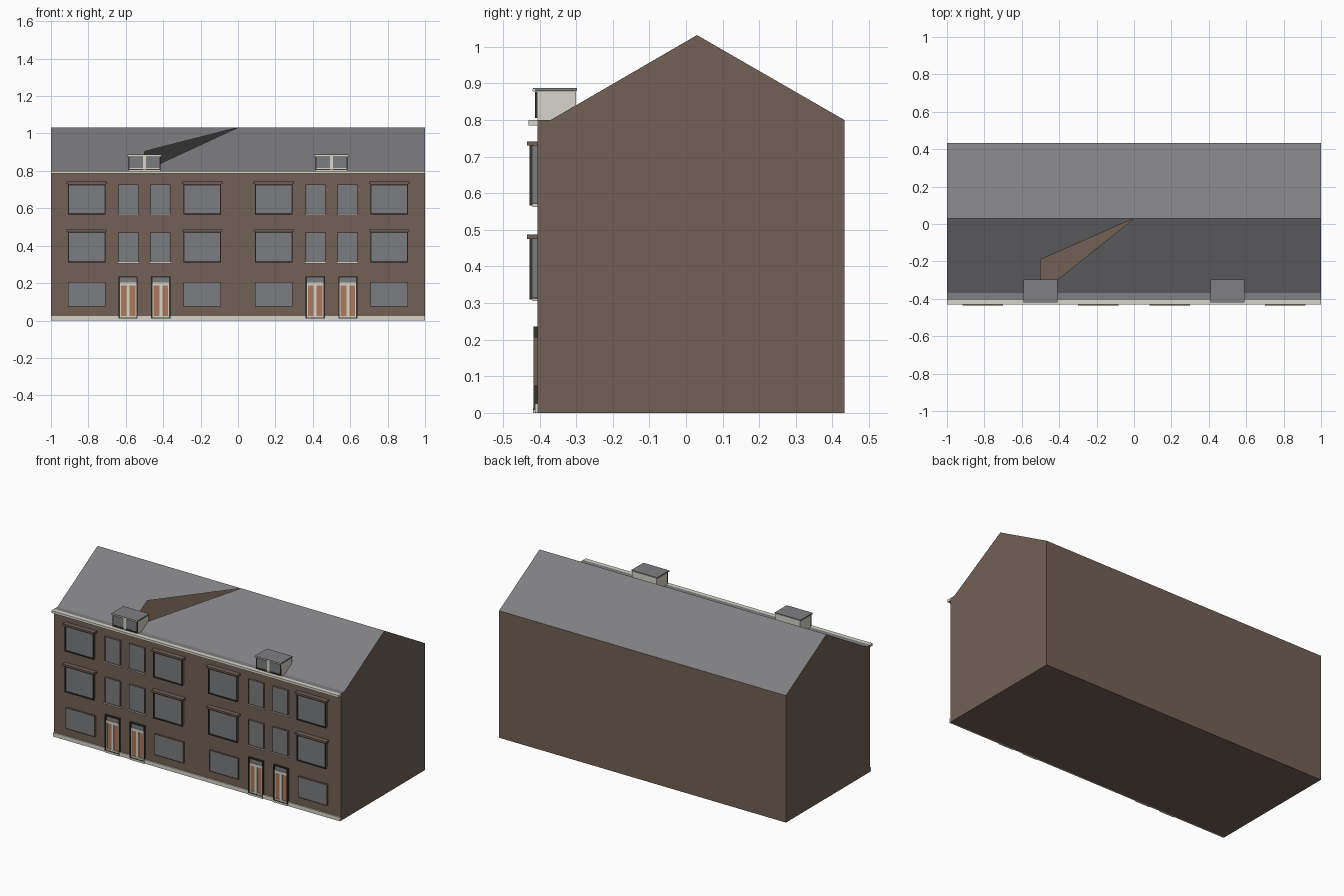
import bpy, bmesh

if "Cube" in bpy.data.objects:
    bpy.data.objects.remove(bpy.data.objects["Cube"])


def material(name, rgb):
    m = bpy.data.materials.new(name)
    lin = [c / 12.92 if c <= 0.04045 else ((c + 0.055) / 1.055) ** 2.4 for c in rgb]
    m.diffuse_color = (*lin, 1)
    m.use_nodes = True
    m.node_tree.nodes["Principled BSDF"].inputs["Base Color"].default_value = m.diffuse_color
    return m


BRICK = material("brown brick", (0.45, 0.38, 0.335))
ROOF = material("grey roof", (0.50, 0.50, 0.51))
GLASS = material("grey glass", (0.48, 0.485, 0.50))
CREAM = material("cream trim", (0.85, 0.84, 0.79))
DARK = material("dark frame", (0.22, 0.20, 0.18))
DOOR = material("orange brown door", (0.68, 0.47, 0.36))

WALL, EAVE, RIDGE, BACK = -0.405, -0.37, 0.03, 0.433
EAVE_Z, RIDGE_Z = 0.80, 1.032


def mesh_object(name, bm, mats):
    me = bpy.data.meshes.new(name)
    bm.to_mesh(me)
    bm.free()
    for m in mats:
        me.materials.append(m)
    ob = bpy.data.objects.new(name, me)
    bpy.context.collection.objects.link(ob)
    return ob


def boxes(name, mat, spans):
    """One object made of boxes given as (x0, x1, y0, y1, z0, z1)."""
    bm = bmesh.new()
    for x0, x1, y0, y1, z0, z1 in spans:
        cube = bmesh.ops.create_cube(bm, size=1)
        for v in cube["verts"]:
            v.co = ((x0 + x1) / 2 + v.co.x * (x1 - x0),
                    (y0 + y1) / 2 + v.co.y * (y1 - y0),
                    (z0 + z1) / 2 + v.co.z * (z1 - z0))
    return mesh_object(name, bm, [mat])


def frame(x0, x1, y0, y1, z0, z1, t):
    """Four bars around a rectangular opening."""
    return [(x0, x0 + t, y0, y1, z0, z1), (x1 - t, x1, y0, y1, z0, z1),
            (x0 + t, x1 - t, y0, y1, z1 - t, z1), (x0 + t, x1 - t, y0, y1, z0, z0 + t)]


# Walls and floor: extruded gable profile, open under the front slope
profile = [(WALL, 0), (BACK, 0), (BACK, EAVE_Z), (RIDGE, RIDGE_Z), (EAVE, EAVE_Z), (WALL, EAVE_Z)]
bm = bmesh.new()
left = [bm.verts.new((-1, y, z)) for y, z in profile]
right = [bm.verts.new((1, y, z)) for y, z in profile]
bm.faces.new(left[::-1])
bm.faces.new(right)
for i in range(6):
    if i in (2, 3, 4):
        continue
    j = (i + 1) % 6
    bm.faces.new((left[i], left[j], right[j], right[i]))
bmesh.ops.recalc_face_normals(bm, faces=bm.faces)
mesh_object("brick_walls", bm, [BRICK])


# Roof: back slope, eave ledge and front slope with a triangular opening
def slope(x, y):
    return (x, y, EAVE_Z + (RIDGE_Z - EAVE_Z) * (y - EAVE) / (RIDGE - EAVE))


bm = bmesh.new()
a, b, c, d = [bm.verts.new(slope(x, y)) for x, y in
              ((-1, EAVE), (1, EAVE), (1, RIDGE), (-1, RIDGE))]
tip, upper, lower = [bm.verts.new(slope(x, y)) for x, y in
                     ((0, RIDGE), (-0.5, -0.19), (-0.5, EAVE))]
e, f = bm.verts.new((1, BACK, EAVE_Z)), bm.verts.new((-1, BACK, EAVE_Z))
g, h = bm.verts.new((-1, WALL, EAVE_Z)), bm.verts.new((1, WALL, EAVE_Z))
for face in ((a, lower, upper, d), (d, upper, tip), (lower, b, c, tip),
             (d, tip, c, e, f), (g, h, b, lower, a)):
    bm.faces.new(face)
mesh_object("roof", bm, [ROOF])

# Gutter and plinth along the front
boxes("gutter", CREAM, [(-1, 1, -0.43, WALL, 0.785, 0.80)])
boxes("plinth", CREAM, [(-1, 1, -0.413, WALL, 0, 0.025)])

bay_glass, bay_frames, lintels = [], [], []
flat_glass, flat_frames, sills = [], [], []
door_frames, door_trim, door_panels, transoms, steps = [], [], [], [], []
dormer_sides, dormer_glass, dormer_frames, dormer_trim, dormer_roofs = [], [], [], [], []

for cx in (-0.5, 0.5):
    for s in (-1, 1):
        def span(p, q):
            return sorted((cx + s * p, cx + s * q))

        # Wide bay windows with lintels on the two upper floors
        x0, x1 = span(0.208, 0.41)
        for z0, z1 in ((0.31, 0.475), (0.567, 0.73)):
            bay_glass.append((x0 + 0.004, x1 - 0.004, -0.423, WALL, z0 + 0.004, z1))
            bay_frames += frame(x0, x1, -0.428, -0.42, z0, z1, 0.007)
            lintels.append((x0 - 0.008, x1 + 0.008, -0.435, WALL, z1, z1 + 0.012))

        # Wide ground floor window
        flat_glass.append((x0 + 0.003, x1 - 0.003, -0.414, WALL, 0.078, 0.204))
        flat_frames += frame(x0, x1, -0.416, WALL, 0.074, 0.207, 0.004)

        # Narrow upper windows with sills
        x0, x1 = span(0.032, 0.138)
        for z0, z1 in ((0.312, 0.472), (0.57, 0.728)):
            flat_glass.append((x0 + 0.003, x1 - 0.003, -0.414, WALL, z0, z1))
            flat_frames += frame(x0, x1, -0.416, WALL, z0, z1, 0.003)
            sills.append((x0 - 0.008, x1 + 0.008, -0.42, WALL, z0 - 0.007, z0))

        # Door with transom light, centre stripe and step
        x0, x1 = span(0.036, 0.138)
        mid = (x0 + x1) / 2
        door_frames += frame(x0, x1, -0.416, WALL, 0.008, 0.236, 0.007)
        door_panels.append((x0 + 0.007, x1 - 0.007, -0.409, WALL, 0.012, 0.188))
        transoms.append((x0 + 0.007, x1 - 0.007, -0.409, WALL, 0.202, 0.229))
        door_trim.append((x0 + 0.007, x1 - 0.007, -0.412, WALL, 0.186, 0.202))
        door_trim.append((mid - 0.008, mid + 0.008, -0.412, WALL, 0.012, 0.19))
        for e0 in (x0 + 0.007, x1 - 0.013):
            door_trim.append((e0, e0 + 0.006, -0.412, WALL, 0.012, 0.19))
        steps.append((x0, x1, -0.418, WALL, 0, 0.012))

        # Dormer window half
        x0, x1 = span(0.008, 0.08)
        dormer_glass.append((x0, x1, -0.41, -0.402, 0.815, 0.874))

    # Dormer box, frame, centre post and flat roof
    l, r = cx - 0.085, cx + 0.085
    dormer_sides.append((l, r, -0.405, -0.30, 0.80, 0.878))
    dormer_frames += frame(l, r, -0.412, -0.404, 0.806, 0.878, 0.005)
    dormer_trim.append((cx - 0.008, cx + 0.008, -0.413, -0.404, 0.808, 0.878))
    dormer_trim.append((l - 0.005, r + 0.005, -0.419, -0.412, 0.878, 0.885))
    dormer_roofs.append((l - 0.005, r + 0.005, -0.418, -0.298, 0.879, 0.887))

for name, mat, spans in (
        ("bay_window_glass", GLASS, bay_glass), ("bay_window_frames", DARK, bay_frames),
        ("window_lintels", BRICK, lintels), ("flat_window_glass", GLASS, flat_glass),
        ("flat_window_frames", BRICK, flat_frames), ("window_sills", CREAM, sills),
        ("door_frames", DARK, door_frames), ("door_trim", CREAM, door_trim),
        ("door_panels", DOOR, door_panels), ("door_transoms", GLASS, transoms),
        ("door_steps", CREAM, steps), ("dormer_sides", CREAM, dormer_sides),
        ("dormer_glass", GLASS, dormer_glass), ("dormer_frames", DARK, dormer_frames),
        ("dormer_trim", CREAM, dormer_trim), ("dormer_roofs", ROOF, dormer_roofs)):
    boxes(name, mat, spans)
